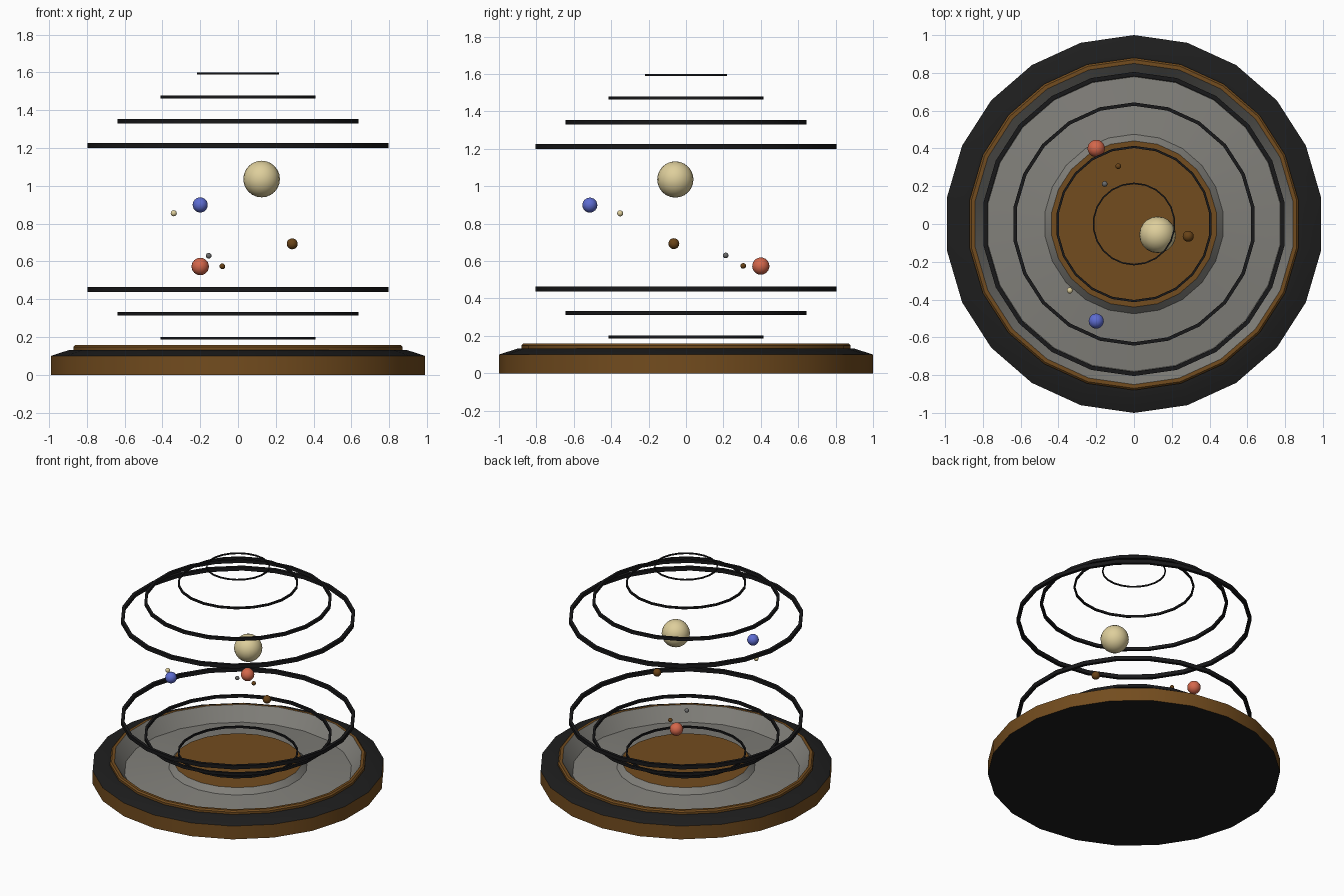
import bpy, math

if "Cube" in bpy.data.objects:
    bpy.data.objects.remove(bpy.data.objects["Cube"])

SIDES = 22


def material(name, rgb):
    m = bpy.data.materials.new(name)
    m.use_nodes = True
    m.diffuse_color = (*rgb, 1)
    m.node_tree.nodes["Principled BSDF"].inputs["Base Color"].default_value = (*rgb, 1)
    return m


BROWN = material("brown", (0.17, 0.072, 0.013))
DARK = material("charcoal", (0.013, 0.013, 0.013))
BLACK = material("black", (0.009, 0.009, 0.01))
GREY = material("warm_grey", (0.22, 0.215, 0.195))
CREAM = material("cream", (0.73, 0.62, 0.33))
BLUE = material("blue", (0.11, 0.15, 0.64))
RED = material("coral_red", (0.66, 0.135, 0.07))
STONE = material("stone_grey", (0.15, 0.15, 0.15))
BARK = material("dark_brown", (0.14, 0.056, 0.009))


def smooth(obj):
    bpy.ops.object.select_all(action="DESELECT")
    obj.select_set(True)
    bpy.context.view_layer.objects.active = obj
    bpy.ops.object.shade_smooth_by_angle(angle=math.radians(30))


def lathe(name, profile, mats, caps=None):
    """Spin (radius, z) points around z: one material per band, caps = (bottom, top).
    Without caps the profile is a closed loop."""
    n = len(profile)
    verts, faces, slots = [], [], []
    palette = list(dict.fromkeys(mats + list(caps or ())))
    for i in range(SIDES):
        a = math.pi / 2 + math.tau * i / SIDES
        verts += [(r * math.cos(a), r * math.sin(a), z) for r, z in profile]
    for i in range(SIDES):
        j = (i + 1) % SIDES
        for k, mat in enumerate(mats):
            q = (k + 1) % n
            faces.append((i * n + k, j * n + k, j * n + q, i * n + q))
            slots.append(palette.index(mat))
    if caps:
        faces.append([i * n for i in reversed(range(SIDES))])
        faces.append([i * n + n - 1 for i in range(SIDES)])
        slots += [palette.index(c) for c in caps]
    mesh = bpy.data.meshes.new(name)
    mesh.from_pydata(verts, [], faces)
    for m in palette:
        mesh.materials.append(m)
    mesh.polygons.foreach_set("material_index", slots)
    obj = bpy.data.objects.new(name, mesh)
    bpy.context.collection.objects.link(obj)
    smooth(obj)


# Round table: wooden side, dark sloping border, wooden lip, grey dish, raised wooden centre
lathe("table_base",
      [(1, 0), (1, 0.1), (0.9, 0.132), (0.88, 0.132), (0.88, 0.148), (0.87, 0.158),
       (0.85, 0.158), (0.78, 0.056), (0.475, 0.09), (0.44, 0.13)],
      [BROWN, DARK, DARK, BROWN, BROWN, BROWN, GREY, GREY, GREY], caps=(DARK, BROWN))

# Floating hoops outlining a globe: height, outer radius, thickness
HOOPS = {"top": (1.595, 0.219, 0.01), "upper": (1.471, 0.414, 0.015),
         "upper_wide": (1.342, 0.644, 0.023), "upper_middle": (1.213, 0.805, 0.028),
         "lower_middle": (0.451, 0.805, 0.028), "lower_wide": (0.323, 0.644, 0.021),
         "lower": (0.194, 0.414, 0.014)}
for label, (z, r, t) in HOOPS.items():
    h, inner = t / 2, r - 0.8 * t
    lathe(label + "_hoop", [(inner, z - h), (r, z - h), (r, z + h), (inner, z + h)], [BLACK] * 4)

# Floating planets and moons: centre, radius, colour
PLANETS = {"large_planet": (0.125, -0.057, 1.036, 0.097, CREAM),
           "blue_planet": (-0.2, -0.514, 0.899, 0.04, BLUE),
           "cream_moon": (-0.34, -0.352, 0.855, 0.016, CREAM),
           "brown_planet": (0.287, -0.065, 0.693, 0.029, BARK),
           "red_planet": (-0.2, 0.4, 0.573, 0.046, RED),
           "grey_moon": (-0.155, 0.212, 0.63, 0.015, STONE),
           "brown_moon": (-0.083, 0.306, 0.574, 0.015, BARK)}
for name, (x, y, z, r, mat) in PLANETS.items():
    bpy.ops.mesh.primitive_uv_sphere_add(segments=20, ring_count=12, radius=r, location=(x, y, z))
    planet = bpy.context.object
    planet.name = name
    planet.data.materials.append(mat)
    smooth(planet)
